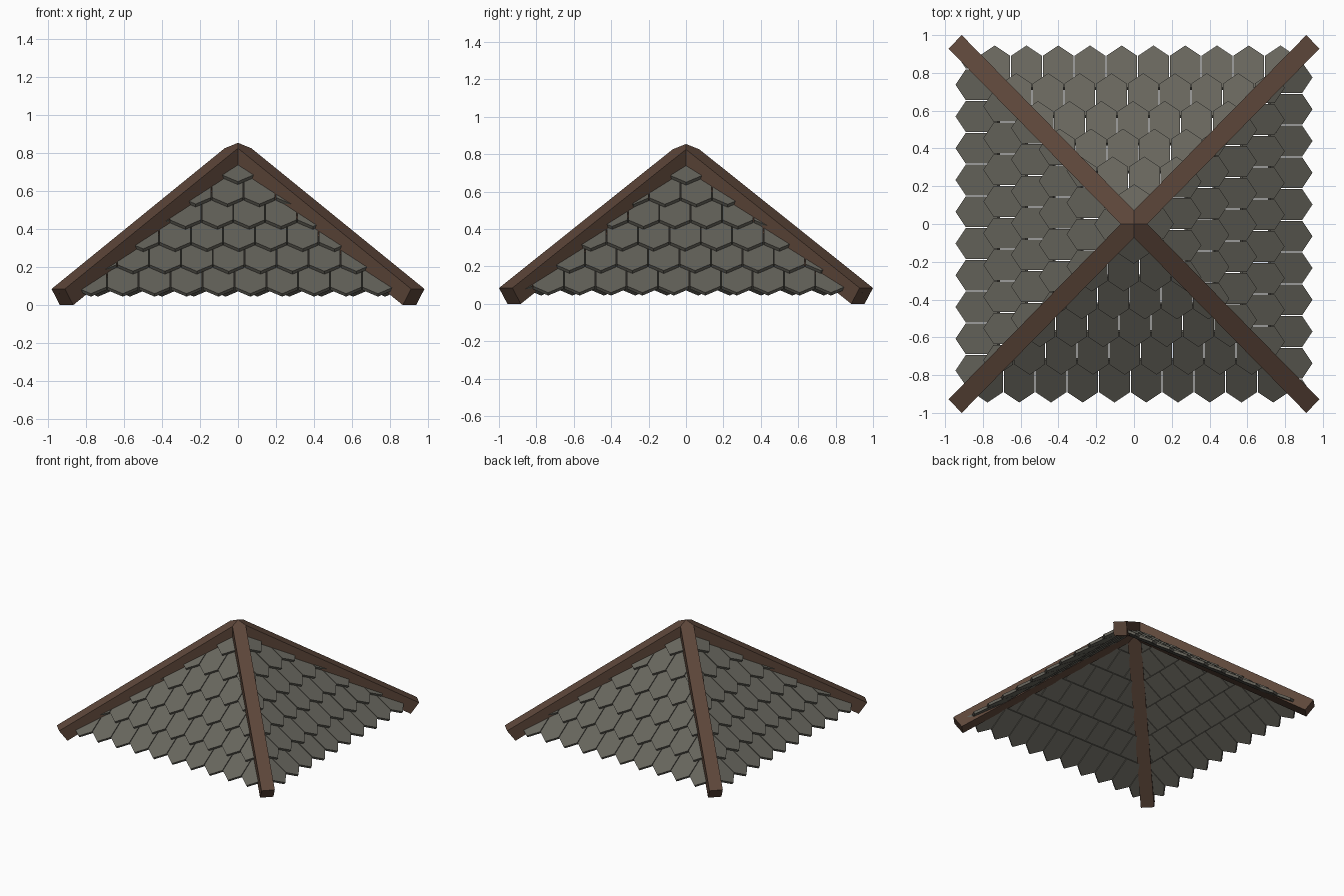
import bpy, bmesh, math
from mathutils import Vector, Matrix

if "Cube" in bpy.data.objects:
    bpy.data.objects.remove(bpy.data.objects["Cube"])

def material(name, rgb):
    m = bpy.data.materials.new(name)
    m.diffuse_color = (*rgb, 1)
    m.use_nodes = True
    m.node_tree.nodes["Principled BSDF"].inputs["Base Color"].default_value = m.diffuse_color
    return m

slate = material("slate", (0.135, 0.13, 0.108))
wood = material("wood", (0.11, 0.062, 0.042))

def finish(bm, name, mat):
    bmesh.ops.recalc_face_normals(bm, faces=bm.faces[:])
    me = bpy.data.meshes.new(name)
    bm.to_mesh(me)
    bm.free()
    me.materials.append(mat)
    ob = bpy.data.objects.new(name, me)
    bpy.context.collection.objects.link(ob)
    return ob

def prism(bm, top, bottom):
    """Solid between two matching outlines."""
    a = [bm.verts.new(p) for p in top]
    b = [bm.verts.new(p) for p in bottom]
    bm.faces.new(a)
    bm.faces.new(b[::-1])
    for i in range(len(a)):
        j = (i + 1) % len(a)
        bm.faces.new((a[i], b[i], b[j], a[j]))

# Hip beams: pointed (mitred) at the apex, square cut at the eaves
HALF, FALL = 0.05, 0.57
def beam_outline(u_end, z_end):
    pts = [(0, 0), (HALF, -HALF), (u_end, -HALF), (u_end, HALF), (HALF, HALF)]
    return [Vector((u, v, z_end + FALL * (u_end - u))) for u, v in pts]

for name, deg in (("front_right", -45), ("back_right", 45),
                  ("back_left", 135), ("front_left", 225)):
    bm = bmesh.new()
    prism(bm, beam_outline(1.35, 0.085), beam_outline(1.287, 0.0))
    bm.transform(Matrix.Diagonal((0.992, 1.01, 1, 1)) @
                 Matrix.Rotation(math.radians(deg), 4, 'Z'))
    finish(bm, "hip_beam_" + name, wood)

# Shingles: pointed lower edge, flat upper edge, each row a third out of step
PITCH, ROW, EAVE, SLOPE = 0.168, 0.147, 0.945, 0.803
THICK, LENGTH, W = 0.02, 0.205, 0.0815
ang = math.atan(SLOPE)
up = Vector((0, math.cos(ang), math.sin(ang)))      # up the front slope
nrm = Vector((0, -math.sin(ang), math.cos(ang)))    # out of the front slope

def shingle(bm, x, row):
    d = EAVE - row * ROW
    tip = Vector((x, -d, 0.06 + SLOPE * (EAVE - d)))
    k = 1 / math.cos(ang)
    length = min(LENGTH, d) * k
    outline = [(0, 0), (W, 0.05 * k), (W, length), (-W, length), (-W, 0.05 * k)]
    def layer(drop):
        return [tip + Vector((px, 0, 0)) + up * s - nrm * (drop + 0.11 * s)
                for px, s in outline]
    prism(bm, layer(0), layer(THICK))

def roof_side(name, deg, sign):
    bm = bmesh.new()
    for row in range(6):
        offset = sign * (0.065 + 0.054 * row)
        for i in range(-9, 10):
            x = offset + i * PITCH
            if abs(x) < EAVE - row * ROW + 0.02:
                shingle(bm, x, row)
    # Trim along both hips
    for s in (1, -1):
        geom = bm.verts[:] + bm.edges[:] + bm.faces[:]
        bmesh.ops.bisect_plane(bm, geom=geom, plane_co=(0, 0, 0),
                               plane_no=(s, 1, 0), clear_outer=True)
        edges = [e for e in bm.edges if e.is_boundary]
        bmesh.ops.holes_fill(bm, edges=edges)
    bm.transform(Matrix.Rotation(math.radians(deg), 4, 'Z'))
    finish(bm, name, slate)

roof_side("front_shingles", 0, 1)
roof_side("right_shingles", 90, -1)
roof_side("back_shingles", 180, 1)
roof_side("left_shingles", 270, -1)
